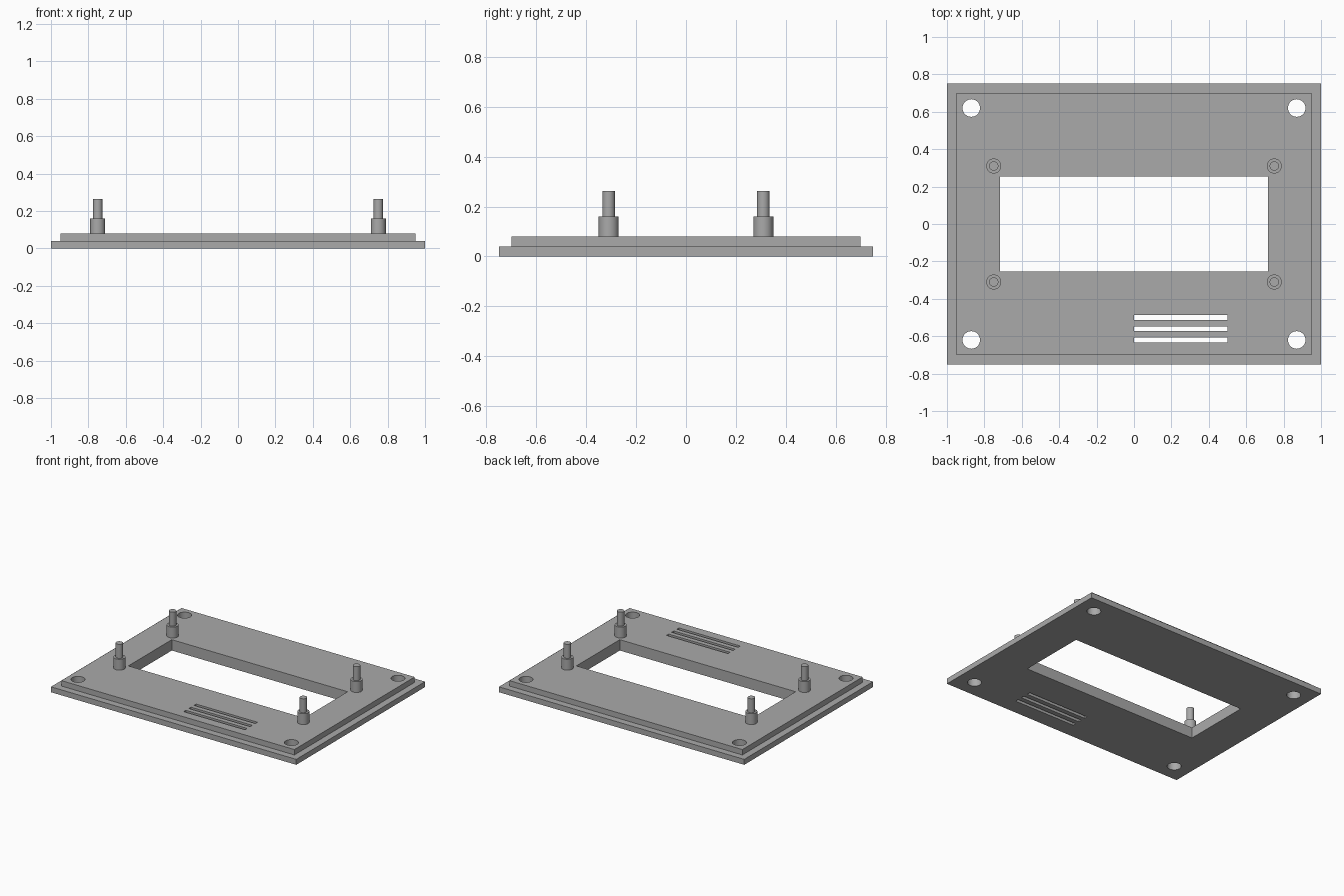
import bpy
import bmesh
from math import cos, sin, tau, radians

cube = bpy.data.objects.get("Cube")
if cube:
    bpy.data.objects.remove(cube, do_unlink=True)

grey = bpy.data.materials.new("plain_grey")
grey.use_nodes = True
colour = (0.4, 0.4, 0.4, 1)
grey.diffuse_color = colour
grey.node_tree.nodes["Principled BSDF"].inputs["Base Color"].default_value = colour


def rect(x, y, z):
    return [(-x, -y, z), (x, -y, z), (x, y, z), (-x, y, z)]


def circle(r, z, sides=32):
    return [(r * cos(tau * i / sides), r * sin(tau * i / sides), z) for i in range(sides)]


def add_loft(bm, rings, x=0, y=0):
    """Closed solid through a stack of equal-sided rings."""
    loops = [[bm.verts.new((px + x, py + y, pz)) for px, py, pz in ring] for ring in rings]
    n = len(loops[0])
    for low, high in zip(loops, loops[1:]):
        for i in range(n):
            j = (i + 1) % n
            bm.faces.new((low[i], low[j], high[j], high[i]))
    bm.faces.new(loops[0][::-1])
    bm.faces.new(loops[-1])


def make_object(name, bm):
    mesh = bpy.data.meshes.new(name)
    bm.to_mesh(mesh)
    bm.free()
    mesh.materials.append(grey)
    obj = bpy.data.objects.new(name, mesh)
    bpy.context.collection.objects.link(obj)
    return obj


def smooth(obj):
    bpy.ops.object.select_all(action="DESELECT")
    obj.select_set(True)
    bpy.context.view_layer.objects.active = obj
    bpy.ops.object.shade_smooth_by_angle(angle=radians(30))


corners = [(sx, sy) for sx in (-1, 1) for sy in (-1, 1)]
BASE, TOP = 0.04, 0.08

# Stepped panel
bm = bmesh.new()
add_loft(bm, [rect(1, 0.75, 0), rect(1, 0.75, BASE), rect(0.95, 0.7, BASE), rect(0.95, 0.7, TOP)])
panel = make_object("panel", bm)

# Openings: display window, corner screw holes, vent slots
bm = bmesh.new()
low, high = -0.1, 0.2
add_loft(bm, [rect(0.717, 0.253, low), rect(0.717, 0.253, high)])
for sx, sy in corners:
    add_loft(bm, [circle(0.047, low), circle(0.047, high)], sx * 0.87, sy * 0.62)
for y in (-0.5, -0.56, -0.62):
    add_loft(bm, [rect(0.25, 0.0125, low), rect(0.25, 0.0125, high)], 0.25, y)
cutter = make_object("opening_cutter", bm)

cut = panel.modifiers.new("openings", "BOOLEAN")
cut.operation = "DIFFERENCE"
cut.solver = "EXACT"
cut.object = cutter
bpy.context.view_layer.objects.active = panel
bpy.ops.object.modifier_apply(modifier=cut.name)
bpy.data.objects.remove(cutter, do_unlink=True)
smooth(panel)

# Stepped mounting posts around the window
for sx, sy in corners:
    bm = bmesh.new()
    profile = [(0.04, TOP), (0.04, 0.16), (0.025, 0.16), (0.025, 0.263)]
    add_loft(bm, [circle(r, z) for r, z in profile], sx * 0.75, sy * 0.31)
    side = "left" if sx > 0 else "right"
    end = "back" if sy > 0 else "front"
    smooth(make_object(f"mounting_post_{end}_{side}", bm))
